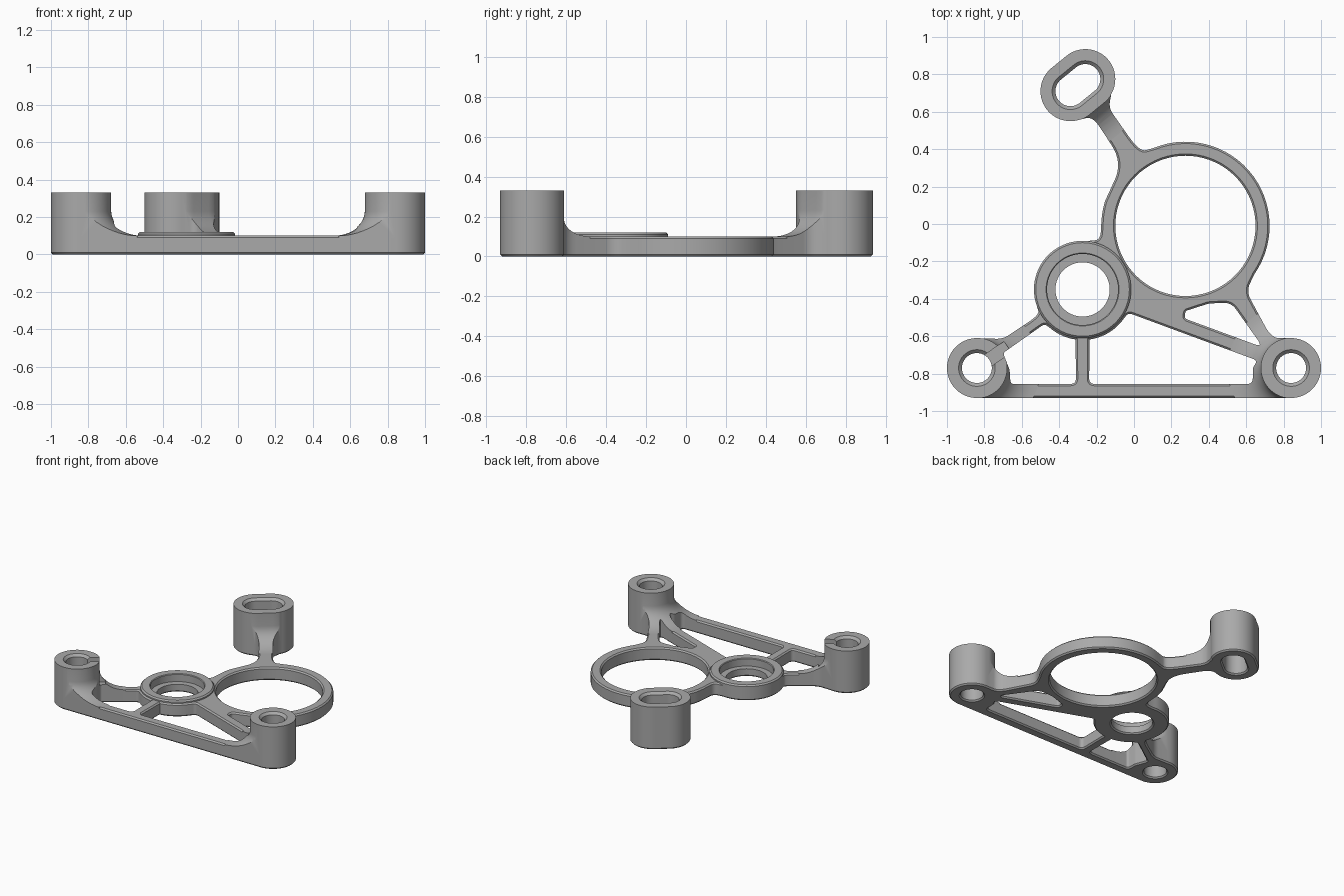
import bpy, bmesh, math
from mathutils import Vector

cube = bpy.data.objects.get("Cube")
if cube:
    bpy.data.objects.remove(cube, do_unlink=True)

metal = bpy.data.materials.new("grey metal")
metal.use_nodes = True
grey = (0.4, 0.4, 0.4, 1)
metal.diffuse_color = grey
metal.node_tree.nodes["Principled BSDF"].inputs["Base Color"].default_value = grey


# ---- 2D helpers ----
def arc(c, r, a0, a1):
    n = max(2, round(abs(a1 - a0) / 5))
    angles = [math.radians(a0 + (a1 - a0) * i / n) for i in range(n + 1)]
    return [(c[0] + r * math.cos(a), c[1] + r * math.sin(a), 0) for a in angles]


def circle(c, r):
    return rounded(arc(c, r, 0, 355))


def stadium(c0, c1, r):
    a = math.degrees(math.atan2(c1[1] - c0[1], c1[0] - c0[0]))
    return rounded(arc(c1, r, a - 90, a + 90) + arc(c0, r, a + 90, a + 270))


def rounded(path):
    """Closed path of (x, y, fillet radius) corners to plain points."""
    out = []
    for i, (x, y, r) in enumerate(path):
        p = Vector((x, y))
        if not r:
            out.append(p)
            continue
        a = Vector(path[i - 1][:2]) - p
        b = Vector(path[(i + 1) % len(path)][:2]) - p
        t = r / max(math.tan(a.angle(b) / 2), 0.05)
        pa = p + a.normalized() * min(t, a.length * 0.45)
        pb = p + b.normalized() * min(t, b.length * 0.45)
        for k in range(9):
            s = k / 8
            out.append(pa * (1 - s) ** 2 + p * 2 * s * (1 - s) + pb * s * s)
    return out


def inset(pts, d):
    """Move a counter-clockwise loop inward by d."""
    if not d:
        return pts
    out = []
    for i, p in enumerate(pts):
        t1 = (p - pts[i - 1]).normalized()
        t2 = (pts[(i + 1) % len(pts)] - p).normalized()
        t = (t1 + t2).normalized()
        out.append(p + Vector((-t.y, t.x)) * d / max(t.dot(t1), 0.5))
    return out


# ---- 3D helpers ----
def stack(bm, layers):
    """Wall through (points, z) layers; returns the first and last edge loops."""
    rings = [[bm.verts.new((p.x, p.y, z)) for p in pts] for pts, z in layers]
    n = len(rings[0])
    for lo, hi in zip(rings, rings[1:]):
        for i in range(n):
            j = (i + 1) % n
            bm.faces.new((lo[i], lo[j], hi[j], hi[i]))
    return [[bm.edges.get((r[i], r[(i + 1) % n])) for i in range(n)]
            for r in (rings[0], rings[-1])]


def build(name, walls):
    """Solid from one or more walls, capped flat with the inner walls as holes."""
    bm = bmesh.new()
    ends = [stack(bm, w) for w in walls]
    for k, z in ((0, -1), (1, 1)):
        edges = [e for end in ends for e in end[k]]
        bmesh.ops.triangle_fill(bm, use_beauty=True, edges=edges, normal=(0, 0, z))
    bmesh.ops.recalc_face_normals(bm, faces=bm.faces)
    mesh = bpy.data.meshes.new(name)
    bm.to_mesh(mesh)
    bm.free()
    mesh.materials.append(metal)
    obj = bpy.data.objects.new(name, mesh)
    bpy.context.collection.objects.link(obj)
    return obj


def wall(pts, z0, z1, low=0, high=0):
    """Straight wall with chamfers; negative chamfers suit holes."""
    layers = [(inset(pts, low), z0)]
    if low:
        layers.append((pts, z0 + abs(low)))
    if high:
        layers.append((pts, z1 - abs(high)))
    return layers + [(inset(pts, high), z1)]


def boolean(obj, tool, operation):
    mod = obj.modifiers.new("cut", 'BOOLEAN')
    mod.operation, mod.object, mod.solver = operation, tool, 'EXACT'
    bpy.context.view_layer.objects.active = obj
    bpy.ops.object.modifier_apply(modifier=mod.name)
    bpy.data.objects.remove(tool, do_unlink=True)


# ---- layout ----
right, left = (0.84, -0.77), (-0.84, -0.77)
slot_a, slot_b = (-0.34, 0.71), (-0.26, 0.775)
big, small = (0.275, -0.01), (-0.275, -0.35)
R, BOSS, BORE, T, H, C = 0.16, 0.26, 0.08, 0.1, 0.33, 0.01

outline = rounded(
    arc(left, R, 85, 270) + arc(right, R, -90, 95)
    + [(0.735, -0.61, 0.12), (0.60, -0.36, 0.1)]
    + arc(big, 0.45, -35, 112)
    + [(0.03, 0.385, 0.14), (-0.135, 0.62, 0.1)]
    + arc(slot_b, R, -30, 129) + arc(slot_a, R, 129, 285)
    + [(-0.22, 0.575, 0.1), (-0.06, 0.33, 0.2)]
    + arc(big, 0.45, 163, 178) + [(-0.18, -0.085, 0.06)]
    + arc(small, BOSS, 85, 200)
    + [(-0.505, -0.485, 0.1), (-0.70, -0.615, 0.12)])

pockets = [
    rounded([(-0.66, -0.855, 0.02), (-0.31, -0.855, 0.03)]
            + arc(small, 0.27, 262, 228)
            + [(-0.48, -0.535, 0.03), (-0.70, -0.69, 0.02), (-0.665, -0.78, 0.05)]),
    rounded([(-0.24, -0.855, 0.03), (0.635, -0.855, 0.03), (0.635, -0.77, 0.05),
             (0.66, -0.73, 0.02), (-0.03, -0.475, 0.03)]
            + arc(small, 0.27, 320, 278)),
    rounded([(0.27, -0.505, 0.02), (0.69, -0.66, 0.015), (0.52, -0.42, 0.08),
             (0.40, -0.425, 0.1), (0.275, -0.465, 0.02)]),
]
big_hole, counterbore = circle(big, 0.375), circle(small, 0.19)
bores = [circle(left, BORE), circle(right, BORE), stadium(slot_a, slot_b, BORE)]

# flat base frame with chamfered rims
frame = build("base_frame",
              [wall(outline, 0, T, C, C)]
              + [wall(p, 0, T, -C, -C) for p in pockets + [big_hole]]
              + [wall(b, 0, T, -C) for b in bores]
              + [wall(counterbore, 0, T)])
parts = [frame]

# small bearing seat: raised rim and inner ledge
parts.append(build("seat_rim", [wall(circle(small, BOSS), T - C, 0.12, 0, C),
                                wall(counterbore, T - C, 0.12, 0, -0.005)]))
parts.append(build("seat_ledge", [wall(counterbore, 0, 0.06),
                                  wall(circle(small, 0.145), 0, 0.06, -C)]))

# posts: tall frame section trimmed by a shape that flares into the arms
posts = (("left_post", left, left), ("right_post", right, right),
         ("slotted_post", slot_a, slot_b))
for name, c0, c1 in posts:
    post = build(name, [wall(outline, T - C, H)]
                 + [wall(p, T - C, H) for p in pockets]
                 + [wall(b, T - C, H, 0, -0.018) for b in bores])
    base = stadium(c0, c1, R)
    layers = [(inset(base, -0.18), 0.05)]
    for k in range(11):
        a = math.pi / 2 * k / 10
        layers.append((inset(base, -0.002 - 0.178 * (1 - math.sin(a))),
                       T + 0.13 * (1 - math.cos(a))))
    layers.append((inset(base, -0.002), H + 0.05))
    boolean(post, build(name + "_flare", [layers]), 'INTERSECT')
    parts.append(post)

# side opening of the left post
along = Vector((math.cos(0.6), math.sin(0.6)))
side = Vector((-along.y, along.x)) * 0.035
start = Vector(left)
end = start + along * 0.2
notch = [start - side, end - side, end + side, start + side]
boolean(parts[3], build("notch_cutter", [wall(notch, 0.14, H + 0.1)]), 'DIFFERENCE')

# smooth walls, crisp edges
for obj in parts:
    obj.data.shade_smooth()
    obj.data.set_sharp_from_angle(angle=math.radians(30))
